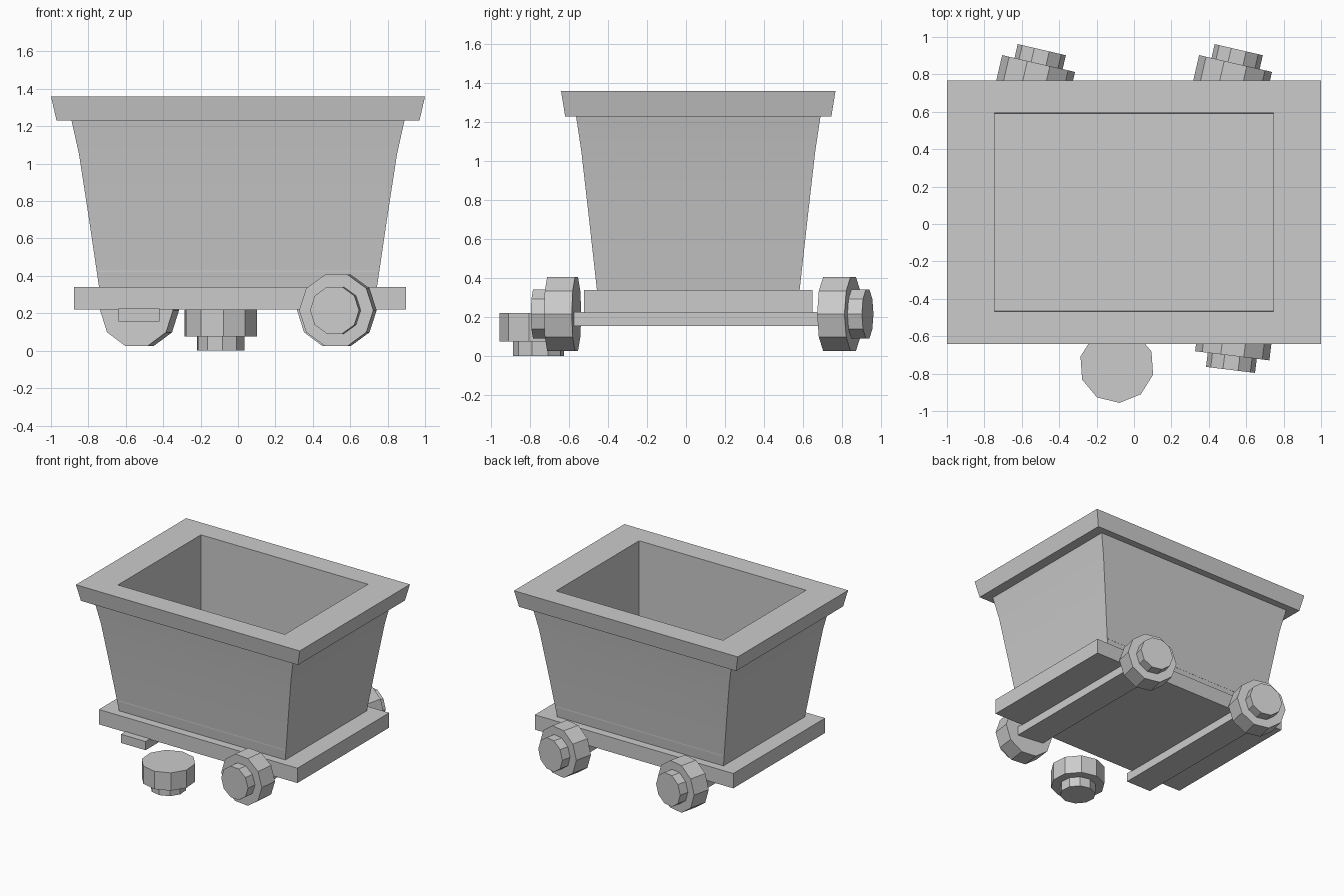
import bpy, bmesh
from math import radians
from mathutils import Matrix, Vector

if "Cube" in bpy.data.objects:
    bpy.data.objects.remove(bpy.data.objects["Cube"])

CY = 0.063  # the cart sits slightly behind the origin


def finish(bm, name, matrix=Matrix()):
    bmesh.ops.recalc_face_normals(bm, faces=bm.faces)
    mesh = bpy.data.meshes.new(name)
    bm.to_mesh(mesh)
    bm.free()
    ob = bpy.data.objects.new(name, mesh)
    bpy.context.collection.objects.link(ob)
    ob.matrix_world = matrix
    mesh.shade_smooth() if hasattr(mesh, "shade_smooth") else None
    bpy.ops.object.select_all(action='DESELECT')
    ob.select_set(True)
    bpy.context.view_layer.objects.active = ob
    bpy.ops.object.shade_smooth_by_angle(angle=radians(20))
    return ob


def loft(name, rings, centre, closed=False):
    """Bridge rectangular rings given as (half x, half y, z)."""
    bm = bmesh.new()
    loops = [[bm.verts.new((sx * hx, sy * hy, z))
              for sx, sy in ((-1, -1), (1, -1), (1, 1), (-1, 1))]
             for hx, hy, z in rings]
    pairs = list(zip(loops, loops[1:]))
    if closed:
        pairs.append((loops[-1], loops[0]))
    else:
        bm.faces.new(loops[0])
        bm.faces.new(loops[-1])
    for a, b in pairs:
        for i in range(4):
            j = (i + 1) % 4
            bm.faces.new((a[i], a[j], b[j], b[i]))
    return finish(bm, name, Matrix.Translation(centre))


def wheel(name, matrix):
    """Ten-sided stepped wheel: hub face at local z = 0, back at z = -0.22."""
    bm = bmesh.new()
    profile = [(0.2, -0.22), (0.2, -0.076), (0.132, -0.076), (0.132, 0)]
    loops = []
    for r, z in profile:
        rot = [Matrix.Rotation(radians(36 * i), 3, 'Z') for i in range(10)]
        loops.append([bm.verts.new(m @ Vector((r, 0, z))) for m in rot])
    for a, b in zip(loops, loops[1:]):
        for i in range(10):
            j = (i + 1) % 10
            bm.faces.new((a[i], a[j], b[j], b[i]))
    bm.faces.new(loops[0])
    bm.faces.new(loops[-1])
    return finish(bm, name, matrix)


# Tub: flared outside, straight inside walls and a floor
loft("tub", [(0.743, 0.52, 0.34), (0.796, 0.56, 0.70), (0.85, 0.6, 1.05),
             (0.89, 0.627, 1.23), (0.746, 0.53, 1.23), (0.746, 0.53, 0.42)],
     (0, CY, 0))

# Rim: flared frame around the opening
loft("rim", [(0.97, 0.683, 1.23), (1.0, 0.704, 1.36),
             (0.746, 0.53, 1.36), (0.746, 0.53, 1.23)], (0, CY, 0), closed=True)

# Platform and the two axle beams
loft("platform", [(0.887, 0.586, 0.22), (0.887, 0.586, 0.34)], (0.01, CY, 0))
for side, x in (("left", -0.53), ("right", 0.53)):
    loft(side + "_axle", [(0.11, 0.643, 0.155), (0.11, 0.643, 0.225)], (x, CY, 0))

# Mounted wheels, each a little crooked: hub face centre, facing and twist
for name, x, y, facing, twist in (("back_left_wheel", -0.493, 0.932, 180, -13),
                                  ("back_right_wheel", 0.56, 0.932, 180, -13),
                                  ("front_right_wheel", 0.516, -0.78, 0, -7)):
    wheel(name, Matrix.Translation((x, y, 0.216))
          @ Matrix.Rotation(radians(facing + twist), 4, 'Z')
          @ Matrix.Rotation(radians(90), 4, 'X'))

# Loose wheel lying hub-down on the ground
wheel("fallen_wheel", Matrix.Translation((-0.092, -0.757, 0))
      @ Matrix.Rotation(radians(-86), 4, 'Z')
      @ Matrix.Rotation(radians(180), 4, 'X'))
